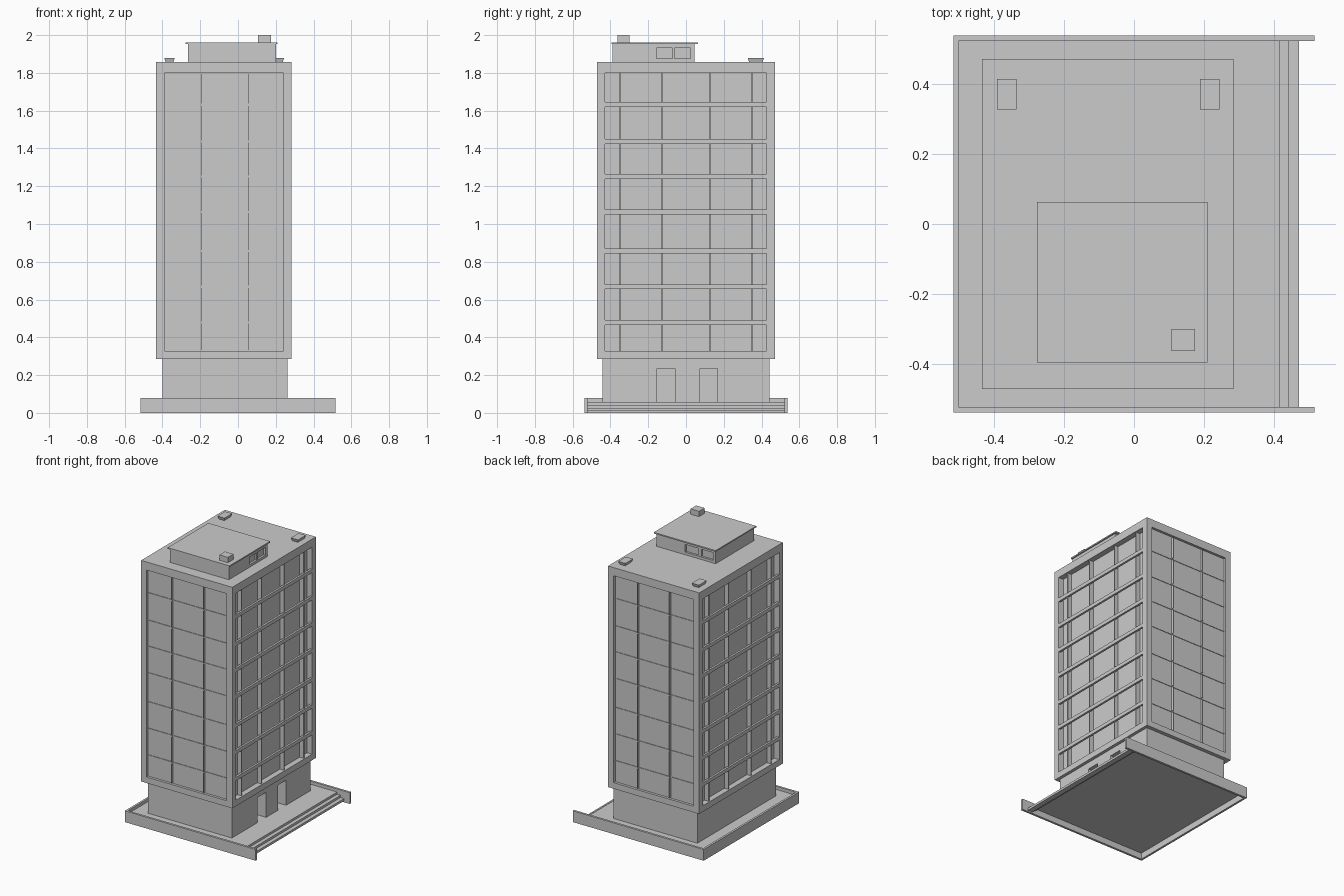
import bpy


def box(name, x0, x1, y0, y1, z0, z1, flare=0.0):
    """Box from its limits; flare widens the top edges."""
    bpy.ops.mesh.primitive_cube_add(size=1)
    o = bpy.context.object
    o.name = name
    for v in o.data.vertices:
        f = flare if v.co.z > 0 else 0.0
        v.co = (x1 + f if v.co.x > 0 else x0 - f,
                y1 + f if v.co.y > 0 else y0 - f,
                z1 if v.co.z > 0 else z0)
    return o


def carve(target, *limits):
    """Cut a box-shaped recess out of the target."""
    c = box("cutter", *limits)
    c.hide_render = True
    m = target.modifiers.new("recess", 'BOOLEAN')
    m.operation = 'DIFFERENCE'
    m.solver = 'EXACT'
    m.object = c
    bpy.context.view_layer.objects.active = target
    bpy.ops.object.modifier_apply(modifier=m.name)
    bpy.data.objects.remove(c, do_unlink=True)


# Plaza: thin paved platform, two lower steps and low walls on three sides
box("platform", -0.502, 0.415, -0.523, 0.523, 0.044, 0.058)
box("upper_step", 0.413, 0.442, -0.523, 0.523, 0.028, 0.042)
box("platform_edge", 0.405, 0.415, -0.523, 0.523, 0.028, 0.050)
box("lower_step", 0.440, 0.47, -0.523, 0.523, 0.01, 0.026)
box("step_edge", 0.432, 0.442, -0.523, 0.523, 0.01, 0.035)
box("plaza_wall_left", -0.515, -0.50, -0.537, 0.537, 0, 0.08)
for side, name in ((-1, "front"), (1, "back")):
    y0, y1 = sorted((side * 0.521, side * 0.537))
    box("plaza_wall_" + name, -0.515, 0.515, y0, y1, 0, 0.08)

# Ground floor with two entrance recesses
lobby = box("ground_floor", -0.40, 0.262, -0.443, 0.443, 0.044, 0.30)
for y0, y1 in ((-0.153, -0.058), (0.075, 0.167)):
    carve(lobby, 0.16, 0.30, y0, y1, 0.058, 0.236)

# Tower with a recessed field on each side
X0, X1, Y0, Y1 = -0.433, 0.284, -0.47, 0.47
ZB, ZT = 0.328, 1.80
tower = box("tower", X0, X1, Y0, Y1, 0.285, 1.858)
SIDE, FACE = 0.04, 0.018
carve(tower, X1 - SIDE, X1 + 0.1, -0.43, 0.427, ZB, ZT)
carve(tower, X0 - 0.1, X0 + SIDE, -0.43, 0.427, ZB, ZT)
carve(tower, -0.39, 0.24, Y0 - 0.1, Y0 + FACE, ZB, ZT)
carve(tower, -0.39, 0.24, Y1 - FACE, Y1 + 0.1, ZB, ZT)

floors = [0.478, 0.668, 0.857, 1.063, 1.252, 1.437, 1.632]

# Floor rails along the facade with thin partitions behind, left and right
for name, rail, part in (
        ("right", (X1 - 0.015, X1), (X1 - SIDE - 0.002, X1 - 0.008)),
        ("left", (X0, X0 + 0.015), (X0 + 0.008, X0 + SIDE + 0.002))):
    for z in floors:
        box("floor_rail_" + name, *rail, -0.431, 0.428, z - 0.013, z + 0.013)
    for y in (-0.35, -0.128, 0.126, 0.348):
        box("partition_" + name, *part, y - 0.0035, y + 0.0035,
            ZB - 0.002, ZT + 0.002)

# Thin window bars on the front and back, broken at each floor
levels = [ZB] + floors + [ZT]
for name, glass, out in (("front", Y0 + FACE, -1), ("back", Y1 - FACE, 1)):
    ya, yb = sorted((glass - out * 0.002, glass + out * 0.017))
    for x in (-0.195, 0.055):
        for lo, hi in zip(levels, levels[1:]):
            box("mullion_" + name, x - 0.0015, x + 0.0015, ya, yb,
                lo + 0.006, hi - 0.006)
    ya, yb = sorted((glass - out * 0.002, glass + out * 0.004))
    for z in floors:
        box("transom_" + name, -0.39, 0.24, ya, yb, z - 0.003, z + 0.003)

# Rooftop room with window recesses, roof plate and chimney
room = box("roof_room", -0.265, 0.200, -0.388, 0.045, 1.85, 1.957)
carve(room, 0.185, 0.25, -0.155, 0.025, 1.876, 1.931)
carve(room, -0.245, -0.025, 0.03, 0.1, 1.876, 1.931)
box("room_mullion_right", 0.18, 0.197, -0.072, -0.062, 1.875, 1.935)
box("room_mullion_back", -0.15, -0.125, 0.028, 0.042, 1.875, 1.935)
box("room_roof", -0.277, 0.209, -0.395, 0.063, 1.953, 1.962)
box("chimney", 0.107, 0.174, -0.362, -0.299, 1.96, 2.0)

# Flared roof vents
for x0, x1 in ((-0.383, -0.343), (0.196, 0.236)):
    box("roof_vent", x0, x1, 0.335, 0.405, 1.855, 1.88, flare=0.008)
